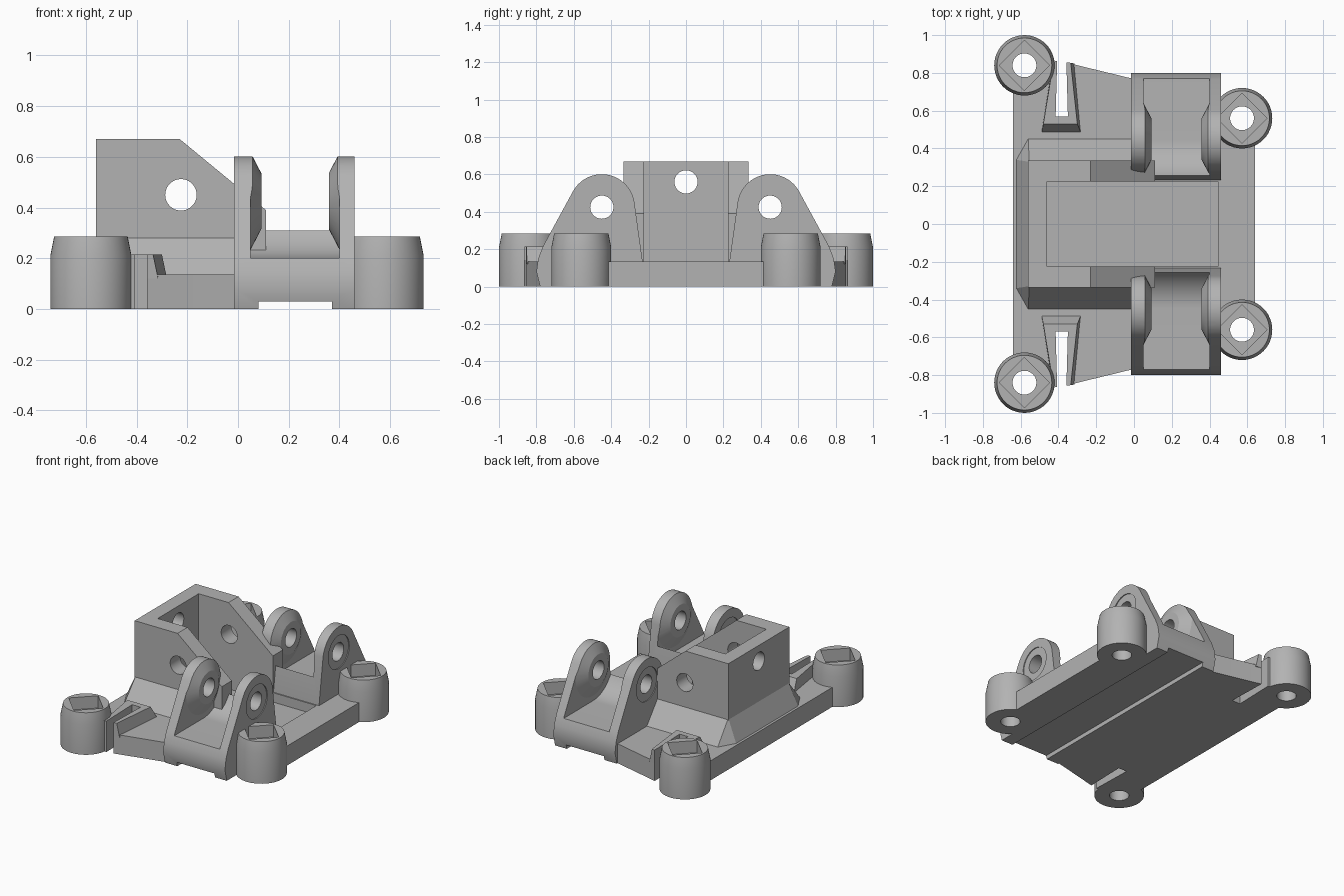
import bpy, bmesh
from math import cos, sin, radians, pi

cube = bpy.data.objects.get("Cube")
if cube:
    bpy.data.objects.remove(cube, do_unlink=True)

GREY = (0.45, 0.45, 0.45, 1)
mat = bpy.data.materials.new("plain_grey")
mat.use_nodes = True
mat.diffuse_color = GREY
mat.node_tree.nodes["Principled BSDF"].inputs["Base Color"].default_value = GREY


def loft(name, *rings):
    """Closed solid through matching rings of 3D points."""
    bm = bmesh.new()
    loops = [[bm.verts.new(p) for p in ring] for ring in rings]
    n = len(loops[0])
    for a, b in zip(loops, loops[1:]):
        for i in range(n):
            j = (i + 1) % n
            bm.faces.new((a[i], a[j], b[j], b[i]))
    bm.faces.new(loops[0])
    bm.faces.new(loops[-1])
    bmesh.ops.recalc_face_normals(bm, faces=bm.faces)
    mesh = bpy.data.meshes.new(name)
    bm.to_mesh(mesh)
    bm.free()
    mesh.materials.append(mat)
    obj = bpy.data.objects.new(name, mesh)
    bpy.context.collection.objects.link(obj)
    return obj


def ring(pts, axis, at):
    """Place 2D points on the plane across an axis."""
    if axis == "x":
        return [(at, u, v) for u, v in pts]
    if axis == "y":
        return [(u, at, v) for u, v in pts]
    return [(u, v, at) for u, v in pts]


def prism(name, pts, axis, a, b):
    return loft(name, ring(pts, axis, a), ring(pts, axis, b))


def circle(cu, cv, r, n=48):
    return [(cu + r * cos(2 * pi * i / n), cv + r * sin(2 * pi * i / n)) for i in range(n)]


def arc(cu, cv, r, start, end, n):
    angles = [radians(start + (end - start) * i / n) for i in range(n + 1)]
    return [(cu + r * cos(t), cv + r * sin(t)) for t in angles]


def rect(u0, v0, u1, v1):
    return [(u0, v0), (u1, v0), (u1, v1), (u0, v1)]


def flip(pts, s):
    """Mirror the first coordinate for profiles across x."""
    return [(u * s, v) for u, v in pts]


def flip_y(pts, s):
    return [(u, v * s) for u, v in pts]


def cut(obj, *cutters):
    for c in cutters:
        c.hide_render = True
        m = obj.modifiers.new("cut", "BOOLEAN")
        m.operation = "DIFFERENCE"
        m.solver = "EXACT"
        m.object = c
        bpy.context.view_layer.objects.active = obj
        bpy.ops.object.modifier_apply(modifier=m.name)


parts, cutters = [], []


def cutter(*args):
    c = prism(*args)
    cutters.append(c)
    return c


# Shared cutters: underside groove and the sunken channel floor
groove = cutter("groove_cutter", rect(0.08, -0.05, 0.37, 0.03), "y", -1.2, 1.2)
channel = cutter("channel_cutter", rect(-0.46, -0.225, 0.445, 0.225), "z", 0.07, 1)

# Base plate
half = [(0.64, 0.56), (0.4, 0.56), (0.4, 0.7), (-0.01, 0.77), (-0.36, 0.855),
        (-0.43, 0.865), (-0.58, 0.86), (-0.64, 0.84)]
plate = prism("base_plate", half + flip_y(half[::-1], -1), "z", 0, 0.135)
cut(plate, groove, channel)
parts.append(plate)

# Flared skirt and open box
skirt_low = [(0, 0.455), (-0.56, 0.455), (-0.625, 0.34)]
skirt_top = [(0, 0.335), (-0.555, 0.335), (-0.56, 0.33)]
skirt = loft("box_skirt", ring(skirt_low + flip_y(skirt_low[::-1], -1), "z", 0.13),
             ring(skirt_top + flip_y(skirt_top[::-1], -1), "z", 0.28))
cut(skirt, channel)
box = prism("box_walls", [(-0.56, 0.08), (-0.56, 0.67), (-0.23, 0.67), (0.11, 0.39), (0.11, 0.08)],
            "y", -0.335, 0.335)
cut(box, channel,
    cutter("side_hole_cutter", circle(-0.225, 0.45, 0.062), "y", -0.5, 0.5),
    cutter("back_hole_cutter", circle(0, 0.56, 0.062), "x", -0.7, -0.4))
parts += [skirt, box]

PY, PZ = 0.45, 0.425   # pivot of the hinge brackets
bracket = ([(0.23, 0), (0.78, 0), (0.8, 0.08), (0.79, 0.15), (0.765, 0.215)]
           + arc(PY, PZ, 0.176, 28, 172, 28) + [(0.233, 0.14)])
gap = ([(0.95, 0.2)] + arc(PY, PZ, 0.225, 270, 210, 12)
       + [(0.1, 0.3125), (0.1, 0.9), (0.95, 0.9)])

for s, side in ((-1, "front"), (1, "back")):
    # Hinge bracket with two ears and conical inner collars
    hinge = prism(side + "_hinge_bracket", flip(bracket, s), "x", -0.015, 0.46)
    space = cutter("gap_cutter", flip(gap, s), "x", 0.05, 0.4)
    for x0, x1 in ((0.04, 0.092), (0.41, 0.358)):
        cone = loft("collar_form", ring(circle(s * PY, PZ, 0.21), "x", x0),
                    ring(circle(s * PY, PZ, 0.11), "x", x1))
        cutters.append(cone)
        cut(space, cone)
    cut(hinge, space, groove,
        cutter("pivot_cutter", circle(s * PY, PZ, 0.062), "x", -0.3, 0.7),
        cutter("spotface_cutter", circle(s * PY, PZ, 0.115), "x", 0.454, 0.6),
        cutter("spotface_cutter", circle(s * PY, PZ, 0.115), "x", -0.2, -0.009))
    parts.append(hinge)

    # Raised rim around the open-ended slot
    low = [(-0.49, 0.48), (-0.28, 0.48), (-0.315, 0.85), (-0.43, 0.865)]
    top = [(-0.48, 0.53), (-0.3, 0.53), (-0.335, 0.853), (-0.425, 0.865)]
    rim = loft(side + "_slot_rim", ring(flip_y(low, s), "z", 0.12),
               ring(flip_y(top, s), "z", 0.215))
    slot = cutter("slot_cutter", flip_y([(-0.415, 0.57), (-0.35, 0.57), (-0.362, 1), (-0.403, 1)], s),
                  "z", -0.1, 0.4)
    cut(rim, slot)
    cut(plate, slot)
    parts.append(rim)

    # Round corner feet with a square socket and a through hole
    for x, y, end in ((-0.58, 0.84, "right"), (0.572, 0.56, "left")):
        y *= s
        foot = loft(f"{side}_{end}_foot", ring(circle(x, y, 0.16), "z", 0),
                    ring(circle(x, y, 0.16), "z", 0.21),
                    ring(circle(x, y, 0.145), "z", 0.285))
        hole = cutter("foot_hole_cutter", circle(x, y, 0.063), "z", -0.1, 0.5)
        cut(foot, cutter("socket_cutter", circle(x, y, 0.133, 4), "z", 0.2, 0.5), hole)
        cut(plate, cutter("foot_space_cutter", circle(x, y, 0.12), "z", -0.1, 0.5))
        parts.append(foot)

# Tidy up and shade
for c in cutters:
    bpy.data.objects.remove(c, do_unlink=True)
bpy.ops.object.select_all(action="DESELECT")
for p in parts:
    p.select_set(True)
bpy.context.view_layer.objects.active = plate
bpy.ops.object.shade_smooth_by_angle(angle=radians(25))
